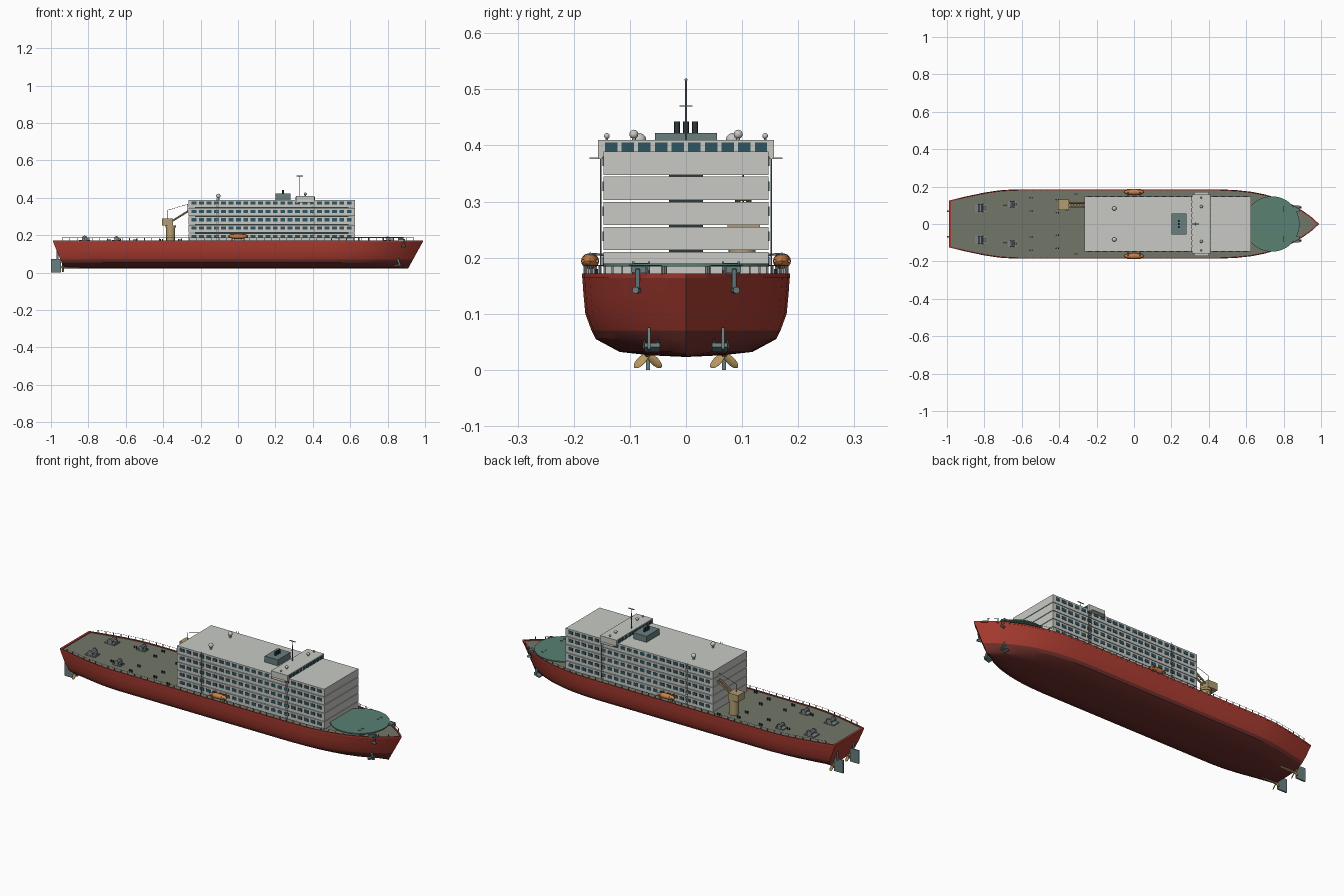
import bpy, bmesh, math
from mathutils import Vector, Matrix

if "Cube" in bpy.data.objects:
    bpy.data.objects.remove(bpy.data.objects["Cube"])

def mat(name, c):
    m = bpy.data.materials.new(name)
    m.diffuse_color = (*c, 1)
    m.use_nodes = True
    m.node_tree.nodes["Principled BSDF"].inputs["Base Color"].default_value = m.diffuse_color
    return m

RED, BOOT = mat("red", (.40, .045, .03)), mat("boot", (.16, .03, .025))
DECK, PALE = mat("deck", (.17, .18, .135)), mat("pale", (.58, .59, .55))
GLASS, GREEN = mat("glass", (.03, .09, .12)), mat("green", (.10, .22, .17))
TEAL, TAN = mat("teal", (.14, .21, .21)), mat("tan", (.45, .34, .17))
ORANGE, DARK = mat("orange", (.60, .21, .06)), mat("dark", (.03, .04, .045))
BRONZE, STEEL = mat("bronze", (.50, .32, .12)), mat("steel", (.20, .23, .24))

class Part:
    """Collects primitives in one mesh object."""
    def __init__(self, name, *mats):
        self.name, self.mats, self.bm = name, mats, bmesh.new()

    def box(self, c, s, rot=None):
        m = Matrix.Translation(c) @ (rot or Matrix()) @ Matrix.Diagonal((*s, 1))
        bmesh.ops.create_cube(self.bm, size=1, matrix=m)

    def rod(self, a, b, r, r2=None, n=12):
        a, b = Vector(a), Vector(b)
        q = (b - a).to_track_quat('Z', 'Y').to_matrix().to_4x4()
        bmesh.ops.create_cone(self.bm, cap_ends=True, segments=n, radius1=r,
                              radius2=r if r2 is None else r2, depth=(b - a).length,
                              matrix=Matrix.Translation((a + b) / 2) @ q)

    def ball(self, c, s, rot=None):
        m = Matrix.Translation(c) @ (rot or Matrix()) @ Matrix.Diagonal((*s, 1))
        bmesh.ops.create_uvsphere(self.bm, u_segments=16, v_segments=10, radius=1, matrix=m)

    def done(self, smooth=False):
        bmesh.ops.recalc_face_normals(self.bm, faces=self.bm.faces)
        me = bpy.data.meshes.new(self.name)
        self.bm.to_mesh(me)
        self.bm.free()
        for m in self.mats:
            me.materials.append(m)
        ob = bpy.data.objects.new(self.name, me)
        bpy.context.collection.objects.link(ob)
        if smooth:
            bpy.context.view_layer.objects.active = ob
            ob.select_set(True)
            bpy.ops.object.shade_smooth_by_angle(angle=math.radians(30))
            ob.select_set(False)
        return ob

# hull: half-width plan along x, and section (z, width factor)
PLAN = [(-.99, .125), (-.9, .147), (-.8, .168), (-.72, .18), (-.64, .185), (-.3, .185), (.1, .185), (.46, .185),
        (.55, .181), (.63, .172), (.7, .158), (.77, .138), (.84, .107), (.9, .072), (.95, .037), (.99, 0)]
SECT = [(.023, 0), (.026, .35), (.032, .64), (.055, .87), (.07, .91), (.1, .97), (.135, .988), (.168, 1)]

def width(x):
    for (a, wa), (b, wb) in zip(PLAN, PLAN[1:]):
        if a <= x <= b:
            return wa + (wb - wa) * (x - a) / (b - a)
    return 0

def rake(x, z):
    t = (.168 - z) / .145
    u = (x + .99) / 1.98
    return (-.99 + .06 * t) * (1 - u) + (.99 - .08 * t) * u

hull = Part("hull", RED, BOOT)
ring = [(z, f, 1) for z, f in SECT[::-1]] + [(z, f, -1) for z, f in SECT[1:]]
rows = [[hull.bm.verts.new((rake(x, z), s * f * w, z)) for z, f, s in ring] for x, w in PLAN]
for r0, r1 in zip(rows, rows[1:]):
    for i in range(len(ring) - 1):
        hull.bm.faces.new((r0[i], r0[i + 1], r1[i + 1], r1[i]))
hull.bm.faces.new(rows[0])
bmesh.ops.remove_doubles(hull.bm, verts=hull.bm.verts, dist=1e-5)
for f in hull.bm.faces:
    f.material_index = int(f.calc_center_median().z < .07 and len(f.verts) < 6)
hull.done(True)

# main deck and bulwark rim
deck = Part("main_deck", DECK)
edge = [(x, w) for x, w in PLAN] + [(x, -w) for x, w in PLAN[-2::-1]]
deck.bm.faces.new([deck.bm.verts.new((x * .994, y * .985, .1675)) for x, y in edge])
deck.done()
rim = Part("bulwark_rim", RED)
prof = [(1, .164), (1, .172), (.965, .172), (.965, .164)]
loops = [[rim.bm.verts.new((x * (1 - (1 - k) * .35), y * k, z)) for k, z in prof] for x, y in edge]
for i in range(len(loops)):
    a, b = loops[i - 1], loops[i]
    for j in range(4):
        rim.bm.faces.new((a[j - 1], a[j], b[j], b[j - 1]))
rim.done()

# deck edge railing
rail = Part("deck_railing", STEEL)
xs = [-.94 + i * .04 for i in range(48)]
for s in (-1, 1):
    pts = [(x, s * width(x) * .98) for x in xs]
    for x, y in pts:
        rail.box((x, y, .178), (.003, .003, .016))
    for a, b in zip(pts, pts[1:]):
        rail.rod((*a, .186), (*b, .186), .0008, n=4)
rail.done()

# accommodation block: five storeys with thin gaps, windows on both sides
block, panes = Part("accommodation_decks", PALE), Part("cabin_windows", GLASS)
for k in range(5):
    zt = .389 - k * .0447
    h = .0415
    block.box((.18, 0, zt - h / 2), (.89, .294, h))
    for i in range(22):
        for s in (-1, 1):
            panes.box((-.235 + i * .0395, s * .147, zt - .017), (.026, .004, .017))
block.done()
panes.done()
core = Part("inner_core", DARK)
core.box((.18, 0, .28), (.82, .06, .2))
core.done()

# side ladders
lad = Part("side_ladders", STEEL)
for s in (-1, 1):
    for x in (-.11, .4):
        for d in (-.007, .007):
            lad.rod((x + d, s * .152, .17), (x + d, s * .152, .395), .001, n=6)
        for i in range(22):
            lad.box((x, s * .152, .175 + i * .01), (.014, .0015, .0015))
lad.done()

# bridge with windows and wings
bridge = Part("bridge", PALE)
bridge.box((.36, 0, .393), (.1, .314, .034))
bridge.box((.36, 0, .377), (.08, .344, .003))
bridge.done()
bw = Part("bridge_windows", GLASS)
for i in range(10):
    for x in (.31, .41):
        bw.box((x, -.1335 + i * .0297, .397), (.004, .022, .016))
bw.done()

# funnel housing and exhausts
fun = Part("funnel_housing", TEAL)
fun.box((.24, 0, .405), (.08, .11, .034))
fun.done()
ex = Part("exhaust_pipes", DARK)
for y in (-.016, 0, .016):
    ex.rod((.24, y, .42), (.24, y, .443), .0055)
ex.done(True)

# mast and domes
mast = Part("mast", STEEL)
mast.rod((.33, 0, .41), (.33, 0, .519), .002, .0014)
mast.rod((.312, 0, .517), (.348, 0, .517), .0025)
mast.rod((.33, -.012, .47), (.33, .012, .47), .001)
mast.done(True)
dome = Part("radar_domes", PALE)
for s in (-1, 1):
    for x, y, z, r in ((.36, .093, .42, .008), (.36, .141, .417, .005), (-.105, .083, .41, .012)):
        dome.rod((x, s * y, z - .022), (x, s * y, z), r * .45)
        dome.ball((x, s * y, z), (r, r, r))
dome.done(True)

# round helideck on pillars
heli = Part("helideck", GREEN)
heli.rod((.737, 0, .184), (.737, 0, .19), .148, n=48)
heli.done(True)
pil = Part("helideck_pillars", STEEL)
for i in range(8):
    a = math.tau * (i + .5) / 8
    x, y = .737 + .1 * math.cos(a), .1 * math.sin(a)
    pil.rod((x, y, .166), (x, y, .185), .004)
pil.done(True)

# lifeboats and davits
boat, dav = Part("lifeboats", ORANGE), Part("davits", STEEL)
for s in (-1, 1):
    boat.ball((0, s * .171, .194), (.053, .016, .014))
    boat.box((0, s * .171, .194), (.076, .03, .006))
    boat.box((0, s * .171, .199), (.06, .02, .008))
    for x in (-.032, .032):
        dav.rod((x, s * .163, .166), (x, s * .163, .185), .002)
        dav.rod((x, s * .178, .166), (x, s * .178, .185), .002)
        dav.rod((x, s * .147, .205), (x, s * .172, .207), .002)
boat.done(True)
dav.done(True)

# cargo crane
crane = Part("crane", TAN)
crane.rod((-.36, .1, .166), (-.36, .1, .25), .024, n=24)
crane.rod((-.36, .1, .24), (-.36, .1, .252), .028, n=24)
crane.box((-.377, .103, .271), (.06, .058, .038))
for y in (.092, .112):
    crane.rod((-.35, y, .277), (-.268, y, .328), .005, n=8)
for i in range(5):
    x = -.34 + i * .016
    crane.rod((x, .092, .283 + i * .01), (x, .112, .283 + i * .01), .002, n=6)
crane.done(True)
cab = Part("crane_cable", DARK)
cab.rod((-.375, .102, .29), (-.375, .102, .335), .0012, n=6)
cab.rod((-.375, .102, .334), (-.268, .102, .366), .001, n=6)
cab.rod((-.268, .102, .328), (-.268, .102, .366), .001, n=6)
cab.done()

# winches, windlasses and bollards
win, bol = Part("winches", STEEL), Part("bollards", DARK)
for s in (-1, 1):
    for x, y, k in ((-.82, .085, 1), (-.65, .105, .8), (.8, .08, .7)):
        y *= s
        win.box((x, y, .17), (.06 * k, .045 * k, .007))
        win.rod((x, y - .022 * k, .183), (x, y + .022 * k, .183), .011 * k)
        for d in (-.02, .02):
            win.rod((x, y + d * k - .002, .183), (x, y + d * k + .002, .183), .015 * k)
        win.box((x + .02 * k, y, .178), (.014 * k, .02 * k, .016 * k))
    for x, y in ((-.69, .1), (-.635, .11), (-.55, .07), (-.55, .14), (-.41, .06), (-.41, .13), (-.31, .16)):
        for d in (-.006, .006):
            bol.rod((x + d, s * y, .166), (x + d, s * y, .18), .0035)
win.done(True)
bol.done(True)

# bow anchors and chain pipes
anc = Part("anchors", TEAL)
for s in (-1, 1):
    tilt = Matrix.Rotation(-.3, 4, 'Y')
    anc.box((.86, s * .066, .055), (.012, .006, .04), tilt)
    anc.box((.85, s * .06, .04), (.03, .028, .008), tilt)
    for d in (-.012, .012):
        anc.rod((.85, s * .062 + d, .04), (.868, s * .062 + d, .056), .004, .001)
    anc.rod((.885, s * .086, .14), (.89, s * .086, .18), .004)
    anc.rod((.875, s * .086, .142), (.895, s * .09, .142), .006)
    anc.box((.87, s * .083, .179), (.03, .03, .01))
anc.done()

# rudders, shafts and propellers
rud, prop = Part("rudders", TEAL), Part("propellers", BRONZE)
for s in (-1, 1):
    y = s * .068
    rud.box((-.973, y, .036), (.054, .007, .072))
    rud.rod((-.965, y, .06), (-.965, y, .12), .005)
    prop.rod((-.85, y, .032), (-.945, y, .028), .006)
    for i in range(4):
        a = math.tau * i / 4 + math.pi / 4
        rot = Matrix.Rotation(a, 4, 'X') @ Matrix.Translation((0, 0, .017)) @ Matrix.Rotation(.6, 4, 'Z')
        prop.ball((-.936, y, .028), (.003, .009, .017), rot)
rud.done()
prop.done(True)
